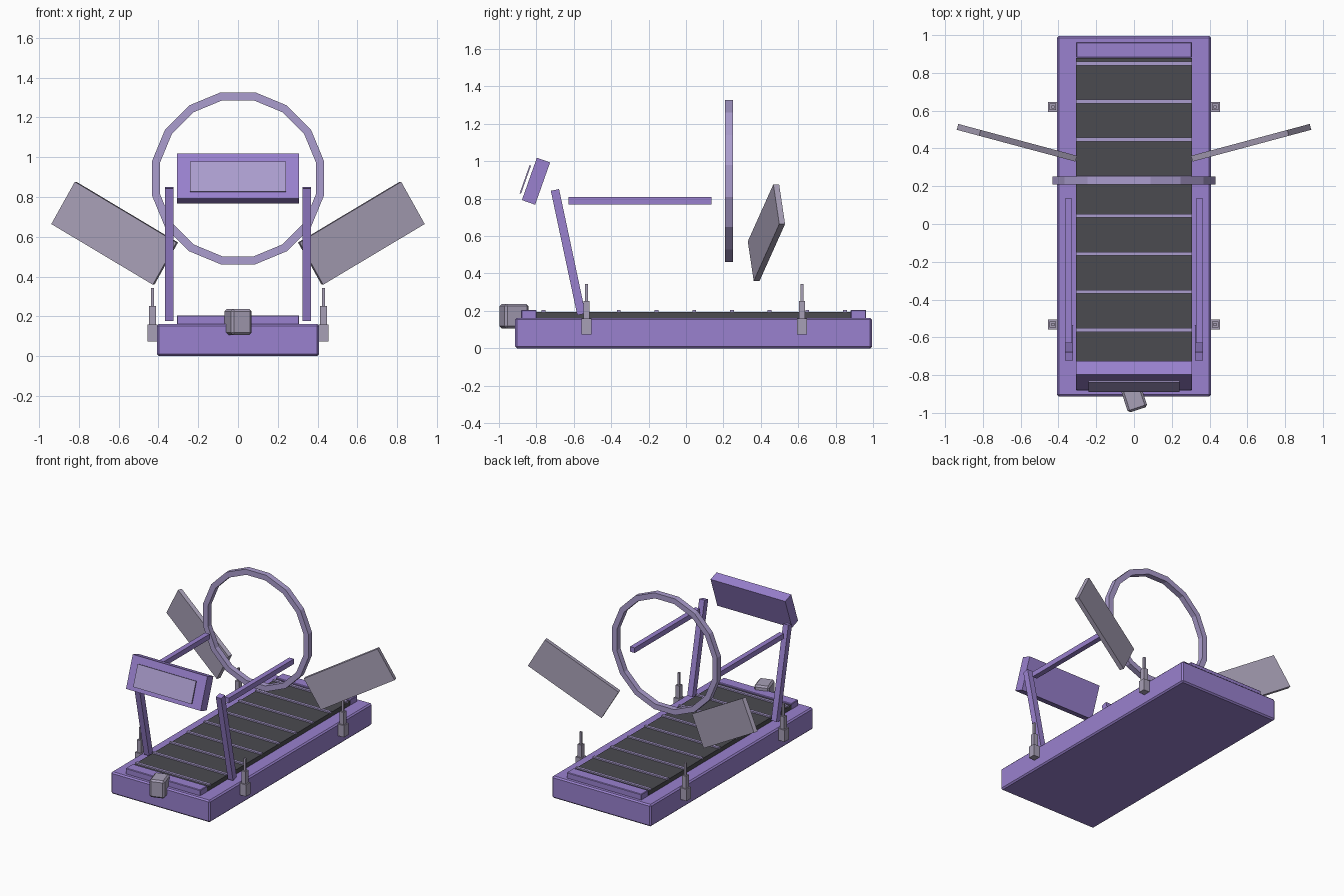
import bpy
import bmesh
from math import radians, pi, cos, sin
from mathutils import Matrix

old = bpy.data.objects.get("Cube")
if old:
    bpy.data.objects.remove(old, do_unlink=True)


def material(name, rgb):
    mat = bpy.data.materials.new(name)
    mat.use_nodes = True
    color = (*rgb, 1)
    mat.diffuse_color = color
    mat.node_tree.nodes["Principled BSDF"].inputs["Base Color"].default_value = color
    return mat


purple = material("purple", (0.32, 0.22, 0.62))
lavender = material("lavender", (0.41, 0.34, 0.62))
grey_lavender = material("grey lavender", (0.39, 0.35, 0.47))
charcoal = material("charcoal", (0.07, 0.07, 0.08))


def add_object(name, bm, mat):
    mesh = bpy.data.meshes.new(name)
    bmesh.ops.recalc_face_normals(bm, faces=bm.faces)
    bm.to_mesh(mesh)
    bm.free()
    mesh.materials.append(mat)
    obj = bpy.data.objects.new(name, mesh)
    bpy.context.collection.objects.link(obj)
    return obj


def box(name, size, center, mat, rotation=None, bevel=0):
    bm = bmesh.new()
    bmesh.ops.create_cube(bm, size=1)
    bmesh.ops.scale(bm, vec=size, verts=bm.verts)
    if bevel:
        bmesh.ops.bevel(bm, geom=bm.edges[:], offset=bevel, segments=1, affect='EDGES')
    turn = rotation or Matrix.Identity(4)
    bmesh.ops.transform(bm, matrix=Matrix.Translation(center) @ turn, verts=bm.verts)
    return add_object(name, bm, mat)


def rot(degrees, axis):
    return Matrix.Rotation(radians(degrees), 4, axis)


# Deck with the running belt, end bars and slats
box("deck_base", (0.815, 1.908, 0.163), (0, 0.041, 0.0815), purple, bevel=0.01)
box("belt", (0.612, 1.68, 0.07), (0, 0.04, 0.16), charcoal)
for label, y in (("front", -0.84), ("rear", 0.922)):
    box(label + "_end_bar", (0.614, 0.083, 0.08), (0, y, 0.165), purple, bevel=0.004)
for i in range(9):
    box(f"belt_slat_{i + 1}", (0.612, 0.02, 0.012), (0, -0.762 + i * 0.2015, 0.199), lavender)

# Tilted console and its screen
lean = rot(-19.5, 'X')
box("console", (0.614, 0.075, 0.24), (0, -0.802, 0.893), purple, lean)
box("screen", (0.48, 0.008, 0.16), (0, -0.859, 0.903), lavender, lean)

# Sensor block at the front edge
box("sensor_block", (0.108, 0.134, 0.132), (0, -0.92, 0.172), grey_lavender,
    rot(18, 'Z'), bevel=0.012)

# Paired uprights, handrails, side panels and stepped posts
for side, label in ((1, "left"), (-1, "right")):
    box(label + "_upright", (0.043, 0.045, 0.68), (side * 0.345, -0.63, 0.514), purple,
        rot(12, 'X'))
    box(label + "_handrail", (0.038, 0.765, 0.038), (side * 0.346, -0.247, 0.789), purple)
    box(label + "_side_panel", (0.61, 0.032, 0.245), (side * 0.62, 0.43, 0.618),
        grey_lavender, rot(side * 15, 'Z') @ rot(-side * 30, 'Y'))
    for place, y in (("front", -0.532), ("rear", 0.62)):
        for part, width, low, high in (("foot", 0.052, 0.073, 0.16),
                                       ("sleeve", 0.034, 0.16, 0.252),
                                       ("tip", 0.016, 0.252, 0.343)):
            box(f"{label}_{place}_post_{part}", (width, width, high - low),
                (side * 0.43, y, (low + high) / 2), grey_lavender)

# Sixteen-sided upright hoop with a rectangular section
bm = bmesh.new()
count = 16
profile = ((0.441, 0.209), (0.441, 0.251), (0.4, 0.251), (0.4, 0.209))
rings = []
for i in range(count):
    a = 2 * pi * (i + 0.5) / count
    rings.append([bm.verts.new((r * cos(a), y, 0.894 + r * sin(a))) for r, y in profile])
for i, here in enumerate(rings):
    there = rings[(i + 1) % count]
    for j in range(4):
        k = (j + 1) % 4
        bm.faces.new((here[j], here[k], there[k], there[j]))
add_object("hoop", bm, lavender)
